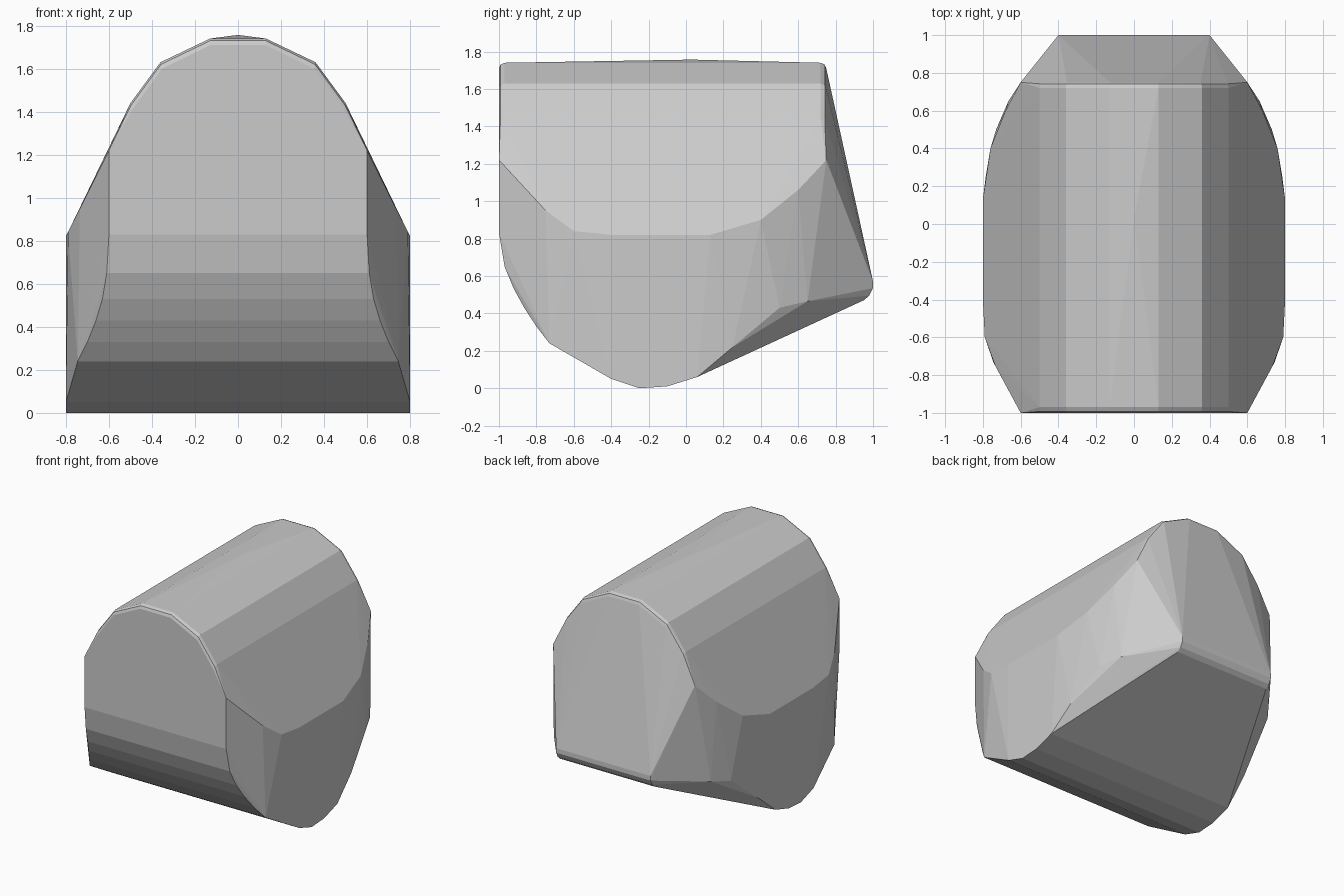
import bpy, bmesh

if "Cube" in bpy.data.objects:
    bpy.data.objects.remove(bpy.data.objects["Cube"])

pts = []

# rounded roof arch, repeated along the length with a small softened rim
arch = [(.60, 1.22), (.50, 1.44), (.36, 1.63), (.13, 1.74)]
for y, inset in [(-1, .03), (-.992, .01), (-.97, 0), (.72, 0), (.742, .01), (.75, .03)]:
    s = 1 - inset * .6
    pts += [(min(x * s, .60), y, z - inset) for x, z in arch]
pts.append((0, .03, 1.757))

# waist line where the roof slope meets the bulging side walls
for x, y in [(.60, -1), (.735, -.75), (.79, -.6), (.80, -.4), (.80, .13), (.76, .4), (.68, .6), (.60, .75)]:
    pts.append((x, y, 1.22 - 2 * (x - .6)))

# curved front underside down to the base edge
pts += [(.60, -1, .83), (.61, -.97, .65), (.63, -.92, .53), (.66, -.865, .43), (.70, -.80, .33),
        (.745, -.73, .24), (.80, -.4, .05), (.80, -.25, 0), (.80, -.1, .01)]

# side wall lower edge curving towards the back
pts += [(.80, .06, .06), (.785, .25, .22), (.73, .5, .43), (.665, .65, .465)]

# narrow rounded back lip
pts += [(.40, .95, .47), (.40, .98, .495), (.40, 1, .535), (.40, 1, .57)]

# mirror the right half and wrap the convex body
bm = bmesh.new()
for x, y, z in pts:
    for side in ((1, -1) if x else (1,)):
        bm.verts.new((x * side, y, z))
bmesh.ops.remove_doubles(bm, verts=bm.verts, dist=.001)
bmesh.ops.convex_hull(bm, input=bm.verts)
loose = [v for v in bm.verts if not v.link_faces]
bmesh.ops.delete(bm, geom=loose, context='VERTS')
bmesh.ops.dissolve_limit(bm, angle_limit=.01, verts=bm.verts, edges=bm.edges)
bmesh.ops.recalc_face_normals(bm, faces=bm.faces)

mesh = bpy.data.meshes.new("rounded_body")
bm.to_mesh(mesh)
bm.free()
body = bpy.data.objects.new("rounded_body", mesh)
bpy.context.collection.objects.link(body)
